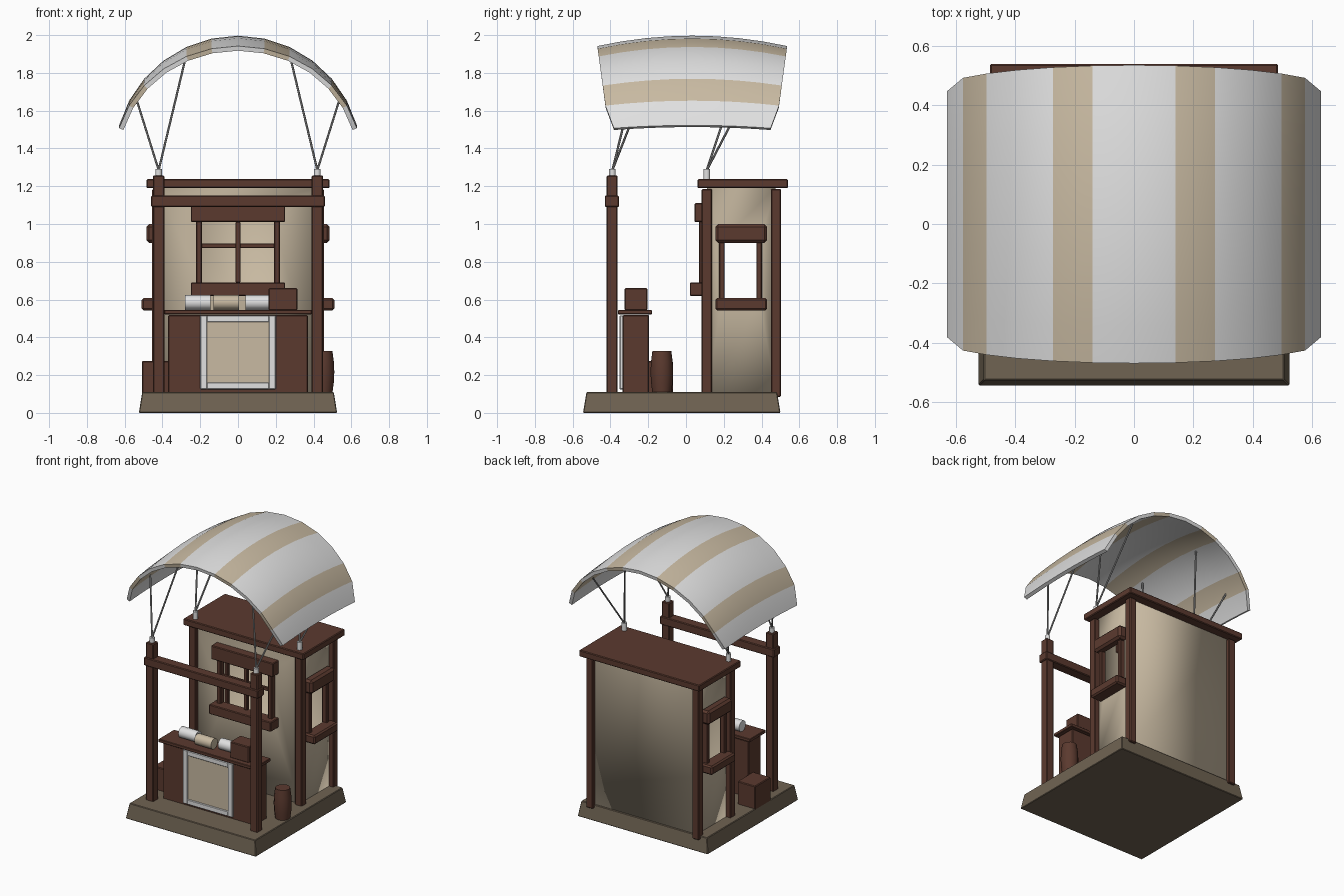
import bpy, bmesh, math
from mathutils import Vector

if "Cube" in bpy.data.objects:
    bpy.data.objects.remove(bpy.data.objects["Cube"])


def material(name, rgb):
    m = bpy.data.materials.new(name)
    m.diffuse_color = (*rgb, 1)
    m.use_nodes = True
    m.node_tree.nodes["Principled BSDF"].inputs["Base Color"].default_value = m.diffuse_color
    return m


WOOD = material("dark red wood", (0.105, 0.042, 0.028))
STONE = material("brown stone", (0.16, 0.125, 0.085))
BEIGE = material("beige cloth", (0.58, 0.49, 0.36))
WHITE = material("white", (0.75, 0.75, 0.75))
ROPE = material("grey rope", (0.3, 0.3, 0.3))


def finish(name, bm, mats, smooth=False):
    me = bpy.data.meshes.new(name)
    bm.to_mesh(me)
    bm.free()
    for m in mats:
        me.materials.append(m)
    for p in me.polygons:
        p.use_smooth = smooth
    ob = bpy.data.objects.new(name, me)
    bpy.context.collection.objects.link(ob)
    return ob


def box(name, x, y, z, mat=WOOD, bevel=0.005, taper=0.0):
    """Box from (min, max) ranges, optionally narrowed at the top."""
    bm = bmesh.new()
    bmesh.ops.create_cube(bm, size=1)
    for v in bm.verts:
        t = taper if v.co.z > 0 else 0
        v.co = [(r[0] + r[1]) / 2 + c * (r[1] - r[0] - 2 * t * (i < 2))
                for i, (c, r) in enumerate(zip(v.co, (x, y, z)))]
    if bevel:
        bmesh.ops.bevel(bm, geom=bm.edges[:], offset=bevel, segments=1, affect='EDGES')
    return finish(name, bm, [mat])


def rod(name, a, b, r, mat, sides=12, bulge=0.0):
    """Cylinder between two points, optionally swollen in the middle."""
    a, b = Vector(a), Vector(b)
    d = b - a
    q = d.to_track_quat('Z', 'Y')
    bm = bmesh.new()
    rings = []
    for t in ((0, 0.25, 0.5, 0.75, 1) if bulge else (0, 1)):
        rr = r + bulge * math.sin(math.pi * t)
        rings.append([bm.verts.new(a + d * t + q @ Vector((rr * math.cos(k), rr * math.sin(k), 0)))
                      for k in (2 * math.pi * i / sides for i in range(sides))])
    for lo, hi in zip(rings, rings[1:]):
        for i in range(sides):
            j = (i + 1) % sides
            bm.faces.new((lo[i], lo[j], hi[j], hi[i]))
    bm.faces.new(rings[0][::-1])
    bm.faces.new(rings[-1])
    ob = finish(name, bm, [mat], True)
    ob.data.set_sharp_from_angle(angle=math.radians(40))
    return ob


# Stone base
box("base", (-0.525, 0.525), (-0.545, 0.5), (0, 0.11), STONE, 0.004, 0.018)

# Hut walls: thin shell with window openings at the front and sides
bm = bmesh.new()
X, Y0, Y1, Z0, Z1 = 0.42, 0.11, 0.475, 0.1, 1.195
plan = [(-X, Y0), (X, Y0), (X, Y1), (-X, Y1)]
low = [bm.verts.new((*p, Z0)) for p in plan]
top = [bm.verts.new((*p, Z1)) for p in plan]
holes = [
    [(-0.195, Y0, 0.68), (0.195, Y0, 0.68), (0.195, Y0, 1.02), (-0.195, Y0, 1.02)],
    [(X, 0.19, 0.6), (X, 0.39, 0.6), (X, 0.39, 0.91), (X, 0.19, 0.91)],
    None,
    [(-X, 0.39, 0.6), (-X, 0.19, 0.6), (-X, 0.19, 0.91), (-X, 0.39, 0.91)],
]
for i, hole in enumerate(holes):
    j = (i + 1) % 4
    outer = [low[i], low[j], top[j], top[i]]
    if hole:
        inner = [bm.verts.new(c) for c in hole]
        for k in range(4):
            n = (k + 1) % 4
            bm.faces.new((outer[k], outer[n], inner[n], inner[k]))
    else:
        bm.faces.new(outer)
bm.faces.new(low[::-1])
finish("hut_walls", bm, [BEIGE], True)

# Hut roof and front beam
box("hut_roof", (-0.485, 0.485), (0.06, 0.54), (1.19, 1.237))
box("front_beam", (-0.46, 0.46), (-0.43, -0.355), (1.09, 1.15))

# Front window frame
box("front_lintel", (-0.25, 0.25), (0.045, 0.115), (1.01, 1.11))
box("front_sill", (-0.25, 0.25), (0.02, 0.115), (0.62, 0.69))
box("front_mullion", (-0.013, 0.013), (0.085, 0.11), (0.69, 1.01), bevel=0.003)
box("front_crossbar", (-0.2, 0.2), (0.088, 0.108), (0.873, 0.898), bevel=0.003)

# Parts mirrored left and right
for s, side in ((-1, "left"), (1, "right")):
    def mx(a, b):
        return tuple(sorted((s * a, s * b)))
    box(side + "_front_post", mx(0.39, 0.45), (-0.42, -0.362), (0.1, 1.257))
    box(side + "_hut_front_post", mx(0.4, 0.455), (0.083, 0.138), (0.1, 1.185))
    box(side + "_hut_back_post", mx(0.4, 0.455), (0.449, 0.503), (0.085, 1.185))
    box(side + "_front_jamb", mx(0.19, 0.222), (0.07, 0.115), (0.68, 1.02))
    # Side window frame
    box(side + "_lintel", mx(0.415, 0.485), (0.155, 0.43), (0.9, 1.0), bevel=0.015)
    box(side + "_sill", mx(0.415, 0.51), (0.155, 0.43), (0.543, 0.608), bevel=0.01)
    for n, y in enumerate((0.19, 0.387)):
        box(f"{side}_jamb_{n}", mx(0.415, 0.455), (y - 0.015, y + 0.015), (0.6, 0.91))
    # Rope caps and ropes holding the canopy
    for end, y, z, ya in (("front", -0.39, 1.25, -0.24), ("back", 0.11, 1.23, 0.31)):
        rod(f"{side}_{end}_cap", (s * 0.42, y, z), (s * 0.42, y, 1.292), 0.018, WHITE)
        for n, (xa, za) in enumerate(((0.54, 1.668), (0.275, 1.89))):
            rod(f"{side}_{end}_rope_{n}", (s * 0.42, y, 1.285), (s * xa, ya, za), 0.006, ROPE, 6)

# Counter with framed cloth panel
box("counter", (-0.37, 0.37), (-0.335, -0.195), (0.1, 0.518))
box("counter_top", (-0.39, 0.39), (-0.36, -0.18), (0.522, 0.545), bevel=0.003)
box("counter_panel", (-0.17, 0.17), (-0.341, -0.33), (0.15, 0.49), BEIGE, 0)
for n, (x, z) in enumerate((((-0.2, -0.163), (0.125, 0.515)), ((0.163, 0.2), (0.125, 0.515)),
                            ((-0.165, 0.165), (0.125, 0.16)), ((-0.165, 0.165), (0.48, 0.515)))):
    box(f"panel_frame_{n}", x, (-0.351, -0.33), z, WHITE, 0.003)

# Cloth rolls and box on the counter
for n, (x0, x1, y, mat) in enumerate(((-0.28, -0.145, -0.25, WHITE), (-0.13, 0.005, -0.28, BEIGE),
                                      (0.04, 0.165, -0.25, WHITE))):
    rod(f"cloth_roll_{n}", (x0, y, 0.585), (x1, y, 0.585), 0.039, mat)
box("counter_box", (0.162, 0.315), (-0.325, -0.205), (0.543, 0.66))

# Crate and barrel beside the counter
box("crate", (-0.508, -0.365), (-0.25, -0.07), (0.1, 0.275))
rod("barrel", (0.45, -0.128, 0.105), (0.45, -0.128, 0.328), 0.05, WOOD, 12, 0.01)

# Striped arched canopy, bowed down at both ends
bm = bmesh.new()
R, CZ, COLS, ROWS = 0.655, 1.342, 12, 8
grid = []
for i in range(COLS + 1):
    a = math.radians(74) * (i / COLS * 2 - 1)
    x, z = R * math.sin(a), CZ + R * math.cos(a)
    half = 0.415 if i in (0, COLS) else 0.503 - 0.045 * (2 - z) / 0.36
    grid.append([bm.verts.new((x, 0.033 + half * t, z - 0.055 * t * t * math.cos(a)))
                 for t in (j / ROWS * 2 - 1 for j in range(ROWS + 1))])
for i in range(COLS):
    for j in range(ROWS):
        f = bm.faces.new((grid[i][j], grid[i + 1][j], grid[i + 1][j + 1], grid[i][j + 1]))
        f.material_index = int(i in (1, 4, 7, 10))
canopy = finish("canopy", bm, [WHITE, BEIGE], True)
sol = canopy.modifiers.new("thickness", 'SOLIDIFY')
sol.thickness = 0.025
sol.offset = -1
split = canopy.modifiers.new("sharp rims", 'EDGE_SPLIT')
split.split_angle = math.radians(40)
